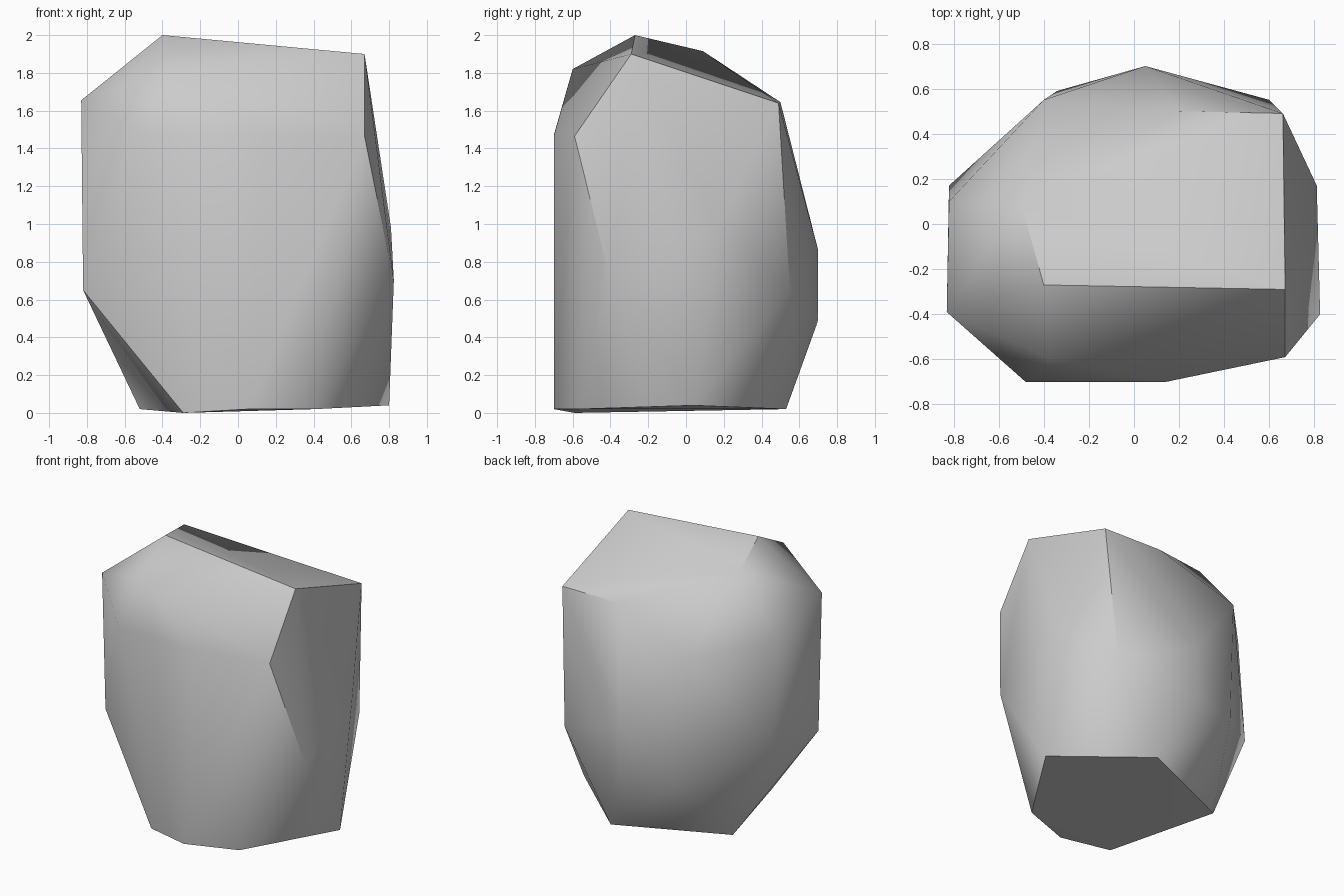
import bpy, bmesh, math

cube = bpy.data.objects.get("Cube")
if cube:
    bpy.data.objects.remove(cube, do_unlink=True)

# Corners of the boulder, grouped by level
CROWN = [(-0.40, -0.27, 2.0), (0.67, -0.29, 1.90), (-0.50, 0.09, 1.915),
         (-0.37, -0.60, 1.82)]
SHOULDER = [(-0.83, -0.39, 1.655), (0.66, 0.49, 1.64), (0.20, 0.50, 1.645),
            (0.67, -0.59, 1.465), (-0.48, -0.70, 1.47), (0.14, -0.70, 1.465),
            (-0.82, 0.10, 1.49), (-0.40, 0.55, 1.42)]
WAIST = [(0.81, 0.17, 0.98), (0.825, -0.40, 0.70), (0.60, 0.55, 0.65),
         (0.05, 0.70, 0.86), (0.05, 0.70, 0.49), (-0.34, 0.59, 0.50),
         (-0.82, 0.17, 0.70), (-0.82, -0.365, 0.65)]
BASE = [(0.80, 0.04, 0.04), (0.24, 0.53, 0.02), (-0.52, 0.20, 0.02),
        (-0.29, -0.59, 0.0), (0.05, -0.70, 0.02), (0.41, -0.57, 0.02)]

# Wrap the corners in a faceted skin
bm = bmesh.new()
for co in CROWN + SHOULDER + WAIST + BASE:
    bm.verts.new(co)
hull = bmesh.ops.convex_hull(bm, input=bm.verts[:])
loose = {v for v in hull["geom_interior"] + hull["geom_unused"]
         if isinstance(v, bmesh.types.BMVert)}
bmesh.ops.delete(bm, geom=list(loose), context="VERTS")
bmesh.ops.dissolve_limit(bm, angle_limit=math.radians(2),
                         verts=bm.verts[:], edges=bm.edges[:])
bmesh.ops.recalc_face_normals(bm, faces=bm.faces[:])

mesh = bpy.data.meshes.new("boulder")
bm.to_mesh(mesh)
bm.free()
boulder = bpy.data.objects.new("boulder", mesh)
bpy.context.collection.objects.link(boulder)

# Grey stone
stone = bpy.data.materials.new("grey stone")
stone.use_nodes = True
colour = (0.6, 0.6, 0.6, 1.0)
stone.diffuse_color = colour
for node in stone.node_tree.nodes:
    if node.type == "BSDF_PRINCIPLED":
        node.inputs["Base Color"].default_value = colour
mesh.materials.append(stone)

# Soft shading with the hard ridges kept sharp
bpy.ops.object.select_all(action="DESELECT")
boulder.select_set(True)
bpy.context.view_layer.objects.active = boulder
bpy.ops.object.shade_smooth_by_angle(angle=math.radians(40))
